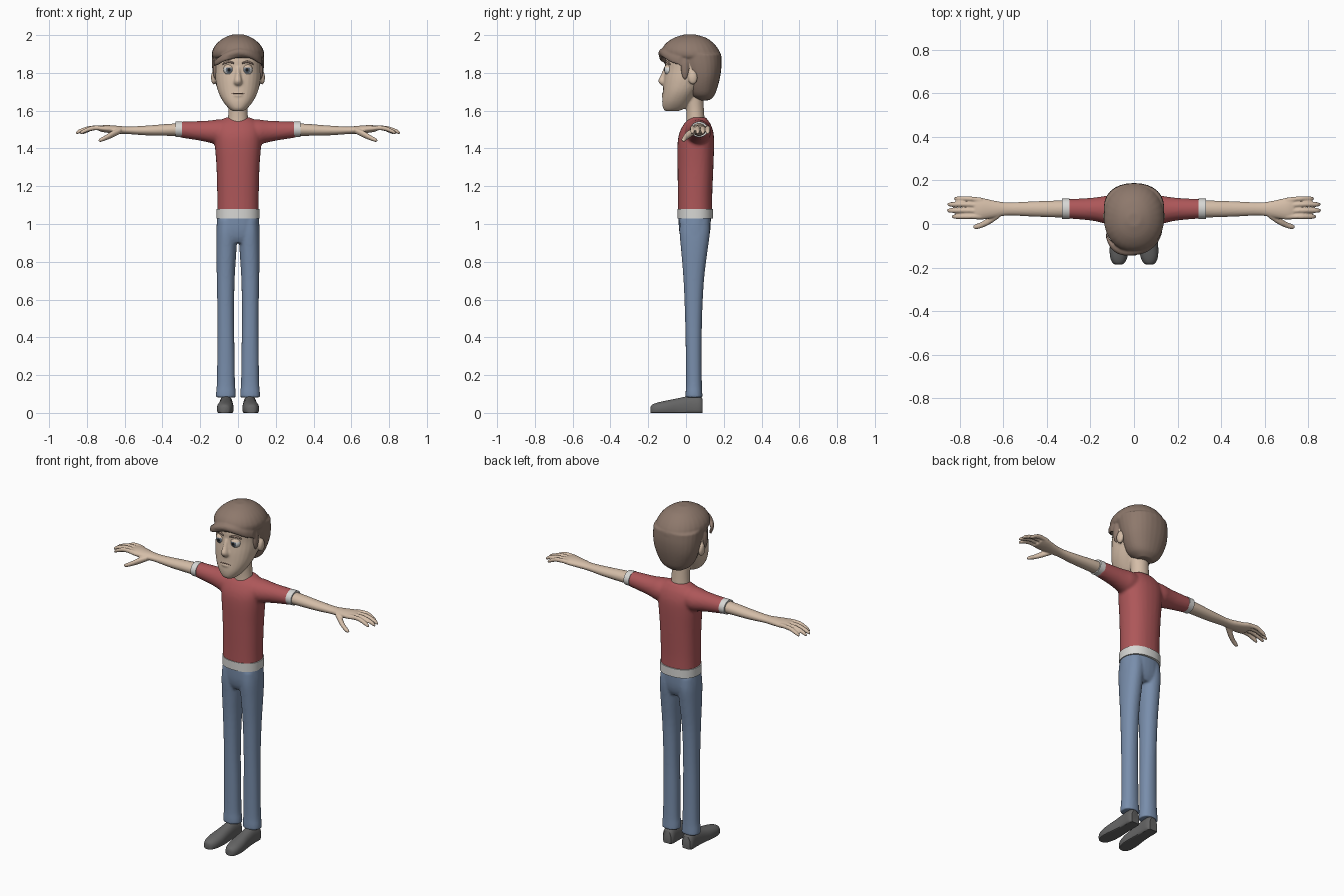
import bpy, bmesh, math
from mathutils import Matrix, Vector

COLOURS = {
    "skin": (0.66, 0.51, 0.39), "hair": (0.27, 0.19, 0.15), "shirt_red": (0.42, 0.095, 0.10),
    "trim_white": (0.68, 0.68, 0.66), "denim_blue": (0.19, 0.27, 0.41), "shoe_grey": (0.13, 0.13, 0.13),
    "iris_grey": (0.13, 0.16, 0.20), "pupil_black": (0.01, 0.01, 0.01), "lip_brown": (0.22, 0.13, 0.10),
}
MATS = {}
for key, c in COLOURS.items():
    MATS[key] = bpy.data.materials.new(key)
    MATS[key].diffuse_color = (*c, 1)


def loft(axis, sections, power=2.0, n=28, steps=4):
    """Shell through sections (along, centre u, centre v, half u, half v), eased between them."""
    rings = []
    last = len(sections) - 1
    for i in range(last):
        a, b = sections[i], sections[i + 1]
        p, q = sections[max(i - 1, 0)], sections[min(i + 2, last)]
        for s in range(steps):
            t = s / steps
            rings.append([0.5 * (2 * b0 + (c0 - a0) * t + (2 * a0 - 5 * b0 + 4 * c0 - d0) * t * t
                                 + (3 * b0 - a0 - 3 * c0 + d0) * t ** 3)
                          for a0, b0, c0, d0 in zip(p, a, b, q)])
    rings.append(sections[-1])
    verts, faces = [], []
    for w, cu, cv, hu, hv in rings:
        for k in range(n):
            c, s = math.cos(2 * math.pi * k / n), math.sin(2 * math.pi * k / n)
            u = cu + hu * math.copysign(abs(c) ** (2 / power), c)
            v = cv + hv * math.copysign(abs(s) ** (2 / power), s)
            verts.append({"z": (u, v, w), "x": (w, u, v), "y": (u, w, v)}[axis])
    for r in range(len(rings) - 1):
        for k in range(n):
            k2 = (k + 1) % n
            faces.append((r * n + k, r * n + k2, (r + 1) * n + k2, (r + 1) * n + k))
    faces += [tuple(range(n)), tuple(range(len(verts) - n, len(verts)))]
    return verts, faces


def ball(centre, radii):
    cx, cy, cz = centre
    rx, ry, rz = radii
    angles = [math.pi * (0.04 + 0.92 * k / 12) for k in range(13)]
    return loft("z", [(cz - rz * math.cos(a), cx, cy, rx * math.sin(a), ry * math.sin(a))
                      for a in angles], n=20, steps=1)


def both(*shells):
    """Each shell and its twin on the other side."""
    out = list(shells)
    for verts, faces in shells:
        out.append(([(-x, y, z) for x, y, z in verts], faces))
    return out


def make(name, shells, mat, voxel=0, smooth=4):
    """One object from shells; a voxel size fuses them into one soft surface."""
    bm = bmesh.new()
    for verts, faces in shells:
        vs = [bm.verts.new(v) for v in verts]
        for f in faces:
            bm.faces.new([vs[i] for i in f])
    bmesh.ops.recalc_face_normals(bm, faces=bm.faces)
    me = bpy.data.meshes.new(name)
    bm.to_mesh(me)
    bm.free()
    me.materials.append(MATS[mat])
    ob = bpy.data.objects.new(name, me)
    bpy.context.collection.objects.link(ob)
    if voxel:
        r = ob.modifiers.new("fuse", "REMESH")
        r.mode, r.voxel_size, r.use_smooth_shade = "VOXEL", voxel, True
        s = ob.modifiers.new("soften", "SMOOTH")
        s.factor, s.iterations = 0.5, smooth
    else:
        bpy.context.view_layer.objects.active = ob
        ob.select_set(True)
        bpy.ops.object.shade_smooth_by_angle(angle=math.radians(40))
        ob.select_set(False)
    return ob


def span(z, front, back, half):
    """Horizontal section given by its front and back y."""
    return (z, 0, (front + back) / 2, half, (back - front) / 2)


# Head with nose, lip, ears and neck
skull = loft("z", [span(1.598, -0.11, -0.04, 0.030), span(1.615, -0.122, 0.0, 0.052),
                   span(1.65, -0.126, 0.03, 0.080), span(1.70, -0.122, 0.07, 0.105),
                   span(1.76, -0.118, 0.12, 0.119), span(1.82, -0.111, 0.15, 0.123),
                   span(1.88, -0.108, 0.155, 0.122), span(1.93, -0.08, 0.13, 0.10),
                   span(1.96, -0.03, 0.09, 0.06)], power=2.2)
nose = loft("z", [span(1.733, -0.130, -0.09, 0.014), span(1.745, -0.142, -0.09, 0.022),
                  span(1.762, -0.147, -0.09, 0.021), span(1.79, -0.133, -0.09, 0.015),
                  span(1.83, -0.117, -0.08, 0.012)])
neck = loft("z", [(1.50, 0, 0.05, 0.060, 0.052), (1.56, 0, 0.05, 0.053, 0.048),
                  (1.62, 0, 0.047, 0.051, 0.047), (1.70, 0, 0.04, 0.055, 0.05)])
lip = ball((0, -0.117, 1.681), (0.028, 0.013, 0.009))
ears = both(ball((0.128, 0.036, 1.775), (0.015, 0.025, 0.037)))
make("head", [skull, nose, neck, lip] + ears, "skin", 0.006, 3)

# Hair: cap, back, sideburns and a swept fringe
cap = loft("z", [span(1.875, -0.10, 0.187, 0.128), span(1.89, -0.122, 0.187, 0.138),
                 span(1.92, -0.128, 0.175, 0.135), span(1.955, -0.108, 0.148, 0.113),
                 span(1.985, -0.065, 0.108, 0.075), span(2.003, -0.01, 0.05, 0.03)], power=2.1)
back = loft("z", [span(1.655, 0.06, 0.125, 0.045), span(1.68, 0.02, 0.15, 0.085),
                  span(1.72, 0.0, 0.166, 0.110), span(1.78, -0.01, 0.181, 0.130),
                  span(1.84, -0.03, 0.188, 0.138), span(1.90, -0.05, 0.186, 0.138)], power=2.2)
fringe = [loft("x", [(-0.128, -0.05, 1.850, 0.016, 0.016), (-0.105, -0.096, 1.862, 0.018, 0.020),
                     (-0.06, -0.122, 1.890, 0.020, 0.020), (0.0, -0.126, 1.908, 0.018, 0.020),
                     (0.06, -0.110, 1.900, 0.018, 0.022), (0.105, -0.072, 1.878, 0.018, 0.024),
                     (0.128, -0.03, 1.862, 0.014, 0.024)]),
          loft("x", [(-0.11, -0.095, 1.850, 0.008, 0.008), (-0.07, -0.125, 1.874, 0.014, 0.013),
                     (0.0, -0.122, 1.892, 0.013, 0.012), (0.05, -0.105, 1.888, 0.01, 0.01)])]
burns = both(ball((0.118, -0.005, 1.825), (0.016, 0.022, 0.062)))
make("hair", [cap, back] + fringe + burns, "hair", 0.006, 3)
make("eyebrows", both(loft("x", [(0.020, -0.110, 1.850, 0.005, 0.004), (0.05, -0.104, 1.859, 0.006, 0.006),
                                 (0.082, -0.085, 1.846, 0.004, 0.004)], n=12)), "hair")
make("mouth_line", [loft("x", [(-0.036, -0.116, 1.689, 0.003, 0.002), (0, -0.123, 1.692, 0.004, 0.003),
                               (0.036, -0.116, 1.689, 0.003, 0.002)], n=10)], "lip_brown")

# Eyes with iris and pupil rings, and upper lids
for side, x in (("left", 0.048), ("right", -0.048)):
    for part, radius in (("eye", 0.029), ("eyelid", 0.0315)):
        centre = Vector((x, -0.087, 1.816))
        bm = bmesh.new()
        bmesh.ops.create_uvsphere(bm, u_segments=24, v_segments=20, radius=radius,
                                  matrix=Matrix.Rotation(math.pi / 2, 4, "X"))
        if part == "eye":
            for f in bm.faces:
                facing = -f.calc_center_median().normalized().y
                f.material_index = 2 if facing > 0.95 else 1 if facing > 0.82 else 0
        else:
            bmesh.ops.bisect_plane(bm, geom=bm.verts[:] + bm.edges[:] + bm.faces[:], clear_inner=True,
                                   plane_co=(0, 0, 0.013), plane_no=(0, 0, 1))
        bmesh.ops.translate(bm, verts=bm.verts, vec=centre)
        for f in bm.faces:
            f.smooth = True
        me = bpy.data.meshes.new(f"{side}_{part}")
        bm.to_mesh(me)
        bm.free()
        for m in (("trim_white", "iris_grey", "pupil_black") if part == "eye" else ("skin",)):
            me.materials.append(MATS[m])
        bpy.context.collection.objects.link(bpy.data.objects.new(me.name, me))

# Shirt: torso fused with sleeves, plus white hem and cuffs
torso = loft("z", [(1.06, 0, 0.048, 0.110, 0.091), (1.15, 0, 0.048, 0.110, 0.091),
                   (1.30, 0, 0.050, 0.114, 0.095), (1.42, 0, 0.052, 0.123, 0.097),
                   (1.48, 0, 0.055, 0.126, 0.091), (1.525, 0, 0.059, 0.115, 0.073),
                   (1.55, 0, 0.062, 0.088, 0.054), (1.565, 0, 0.065, 0.062, 0.040)], power=2.3)
sleeve = loft("x", [(0.05, 0.060, 1.490, 0.066, 0.064), (0.11, 0.064, 1.487, 0.068, 0.066),
                    (0.15, 0.066, 1.489, 0.060, 0.059), (0.20, 0.068, 1.493, 0.052, 0.052),
                    (0.31, 0.070, 1.500, 0.044, 0.042)])
make("shirt", [torso] + both(sleeve), "shirt_red", 0.008, 5)
make("shirt_hem", [loft("z", [(1.03, 0, 0.049, 0.115, 0.095), (1.08, 0, 0.049, 0.115, 0.095)],
                        power=2.3, n=40, steps=1)], "trim_white")
make("sleeve_cuffs", both(loft("x", [(0.296, 0.070, 1.501, 0.047, 0.042), (0.33, 0.070, 1.501, 0.046, 0.041)],
                               steps=1)), "trim_white")

# Arms and hands
arm = loft("x", [(0.30, 0.069, 1.500, 0.039, 0.034), (0.38, 0.069, 1.498, 0.038, 0.031),
                 (0.48, 0.069, 1.495, 0.034, 0.026), (0.58, 0.069, 1.496, 0.030, 0.020),
                 (0.64, 0.068, 1.499, 0.039, 0.021), (0.70, 0.070, 1.504, 0.050, 0.020),
                 (0.735, 0.072, 1.505, 0.050, 0.014)])
digits = []
for y0, y1, tip in ((0.110, 0.116, 0.825), (0.085, 0.090, 0.855), (0.058, 0.062, 0.857), (0.034, 0.034, 0.835)):
    mid = (0.70 + tip) / 2
    digits.append(loft("x", [(0.70, y0, 1.507, 0.011, 0.012), (mid, y1, 1.508, 0.0115, 0.0125),
                             (tip - 0.02, y1, 1.492, 0.011, 0.011), (tip - 0.004, y1, 1.483, 0.008, 0.008),
                             (tip + 0.002, y1, 1.481, 0.004, 0.004)], n=14))
digits.append(loft("x", [(0.62, 0.045, 1.495, 0.018, 0.016), (0.665, 0.015, 1.475, 0.018, 0.018),
                         (0.70, -0.004, 1.457, 0.014, 0.014), (0.725, -0.012, 1.446, 0.012, 0.011),
                         (0.738, -0.014, 1.442, 0.006, 0.006)], n=14))
make("arms_and_hands", both(arm, *digits), "skin", 0.0045, 2)

# Trousers: pelvis fused with two legs
pelvis = loft("z", [(0.90, 0, 0.046, 0.095, 0.060), (0.93, 0, 0.046, 0.112, 0.075),
                    (0.98, 0, 0.046, 0.114, 0.084), (1.06, 0, 0.046, 0.108, 0.086)], power=2.3)
leg = loft("z", [(0.082, 0.064, 0.043, 0.053, 0.045), (0.11, 0.064, 0.042, 0.052, 0.044),
                 (0.16, 0.064, 0.042, 0.048, 0.042), (0.30, 0.064, 0.041, 0.046, 0.042),
                 (0.50, 0.065, 0.040, 0.044, 0.045), (0.70, 0.065, 0.041, 0.047, 0.054),
                 (0.85, 0.062, 0.044, 0.053, 0.069), (0.95, 0.059, 0.046, 0.055, 0.080),
                 (1.02, 0.056, 0.046, 0.052, 0.078)], power=2.2)
make("trousers", [pelvis] + both(leg), "denim_blue", 0.007, 4)

# Shoes: rounded above, flat on the ground (y, centre x, height, half width)
profile = [(-0.187, 0.071, 0.032, 0.014), (-0.178, 0.071, 0.044, 0.028), (-0.15, 0.070, 0.055, 0.040),
           (-0.10, 0.067, 0.066, 0.044), (-0.04, 0.064, 0.078, 0.039), (0.02, 0.063, 0.090, 0.036),
           (0.07, 0.063, 0.090, 0.036), (0.088, 0.063, 0.075, 0.026)]
verts, faces = loft("y", [(y, cx, h * 0.35, w, h * 0.65) for y, cx, h, w in profile], power=2.3)
make("shoes", both(([(x, y, max(z, 0.0)) for x, y, z in verts], faces)), "shoe_grey")
